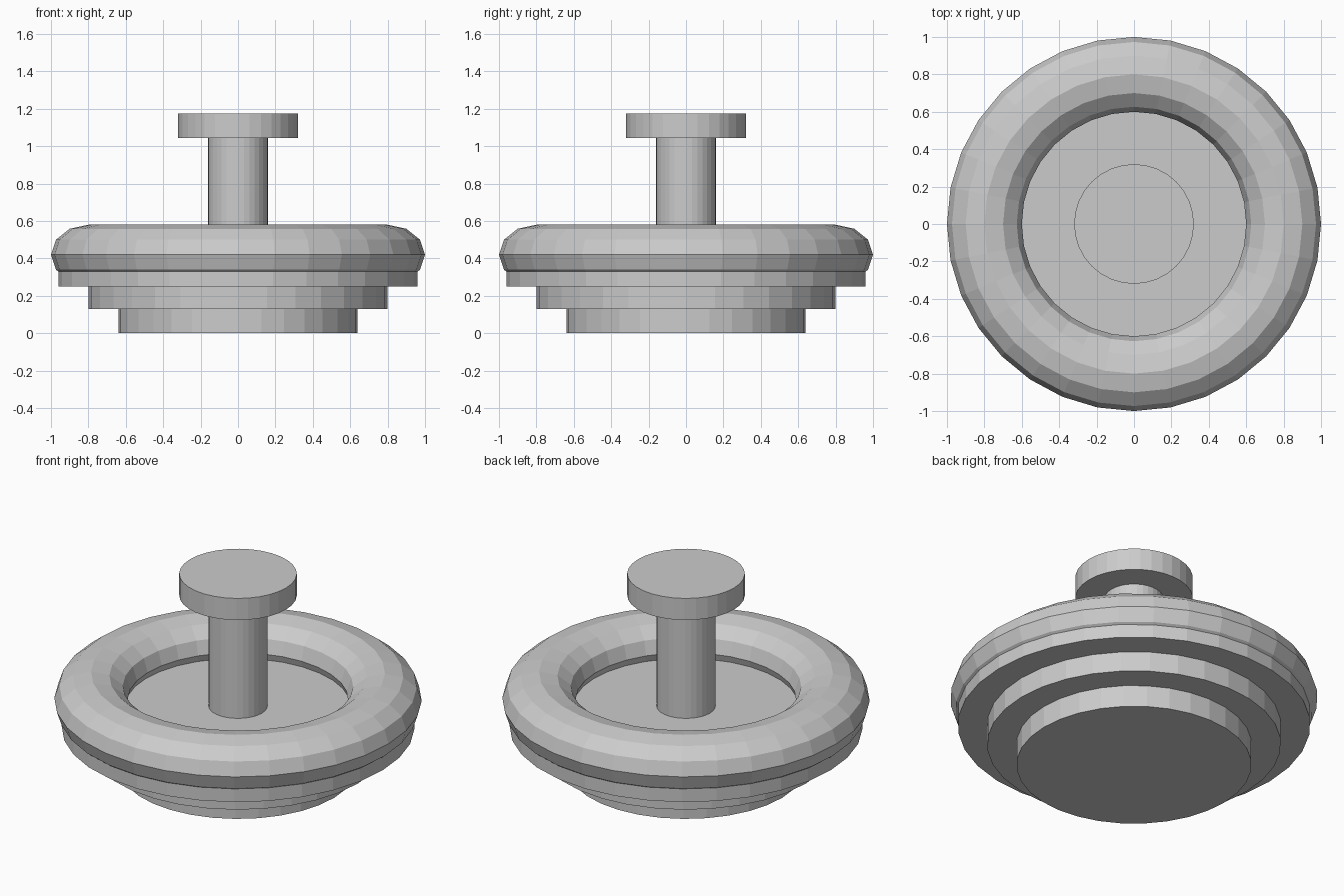
import bpy

if "Cube" in bpy.data.objects:
    bpy.data.objects.remove(bpy.data.objects["Cube"])

SIDES = 32


def disc(name, radius, z0, z1):
    bpy.ops.mesh.primitive_cylinder_add(
        vertices=SIDES, radius=radius, depth=z1 - z0,
        location=(0, 0, (z0 + z1) / 2))
    bpy.context.object.name = name


# Stepped base and the floor inside the ring
disc("base_lower", 0.64, 0.0, 0.13)
disc("base_middle", 0.80, 0.13, 0.25)
disc("base_upper", 0.96, 0.25, 0.38)

# Slightly flattened padded ring
bpy.ops.mesh.primitive_torus_add(
    major_segments=SIDES, minor_segments=12,
    major_radius=0.8, minor_radius=0.2, location=(0, 0, 0.42))
ring = bpy.context.object
ring.name = "padded_ring"
ring.scale.z = 0.8
bpy.ops.object.transform_apply(location=False, rotation=False, scale=True)

# Central post and round cap
disc("post", 0.16, 0.38, 1.045)
disc("post_cap", 0.32, 1.045, 1.175)
